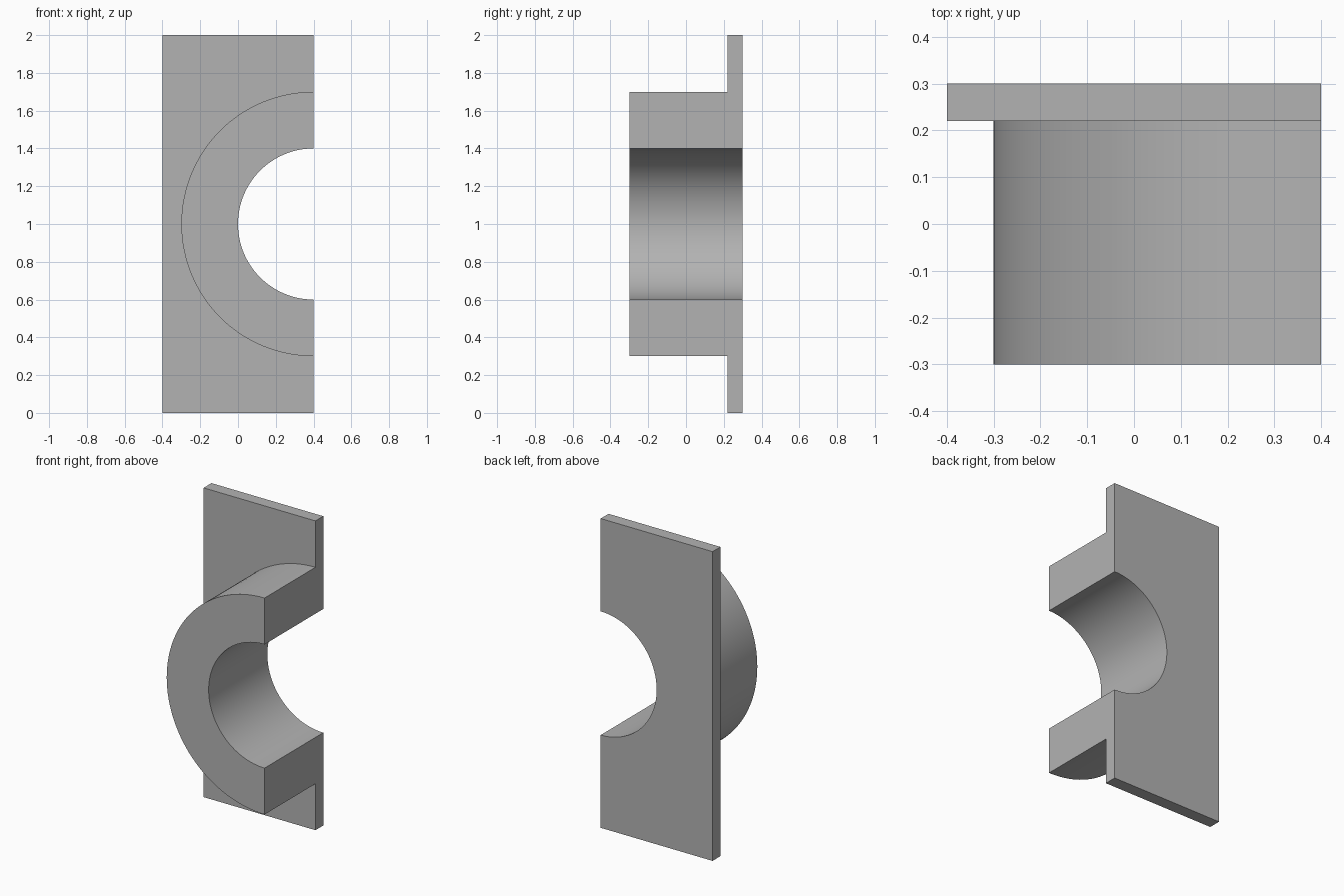
import bpy
import bmesh
from math import sin, cos, pi, radians

cube = bpy.data.objects.get("Cube")
if cube:
    bpy.data.objects.remove(cube, do_unlink=True)

# Main dimensions
CUT_X, SIDE_X = 0.4, -0.4          # split plane and far edge of the plate
FRONT, STEP, BACK = -0.3, 0.22, 0.3
HEIGHT, AXIS_Z = 2.0, 1.0
BORE, HUB = 0.4, 0.7
SEGMENTS = 64

grey = bpy.data.materials.new("plain grey")
grey.use_nodes = True
colour = (0.45, 0.45, 0.45, 1)
grey.diffuse_color = colour
grey.node_tree.nodes["Principled BSDF"].inputs["Base Color"].default_value = colour

bm = bmesh.new()


def arc(radius):
    """Half circle from the top of the split plane round to the bottom."""
    steps = [pi * i / SEGMENTS for i in range(SEGMENTS + 1)]
    return [(CUT_X - radius * sin(a), AXIS_Z + radius * cos(a)) for a in steps]


def flat(outline, y):
    bm.faces.new([bm.verts.new((x, y, z)) for x, z in outline])


def wall(path, y0, y1):
    for (xa, za), (xb, zb) in zip(path, path[1:]):
        corners = [(xa, y0, za), (xb, y0, zb), (xb, y1, zb), (xa, y1, za)]
        bm.faces.new([bm.verts.new(c) for c in corners])


bore, hub = arc(BORE), arc(HUB)
plate = [(CUT_X, HEIGHT), (SIDE_X, HEIGHT), (SIDE_X, 0), (CUT_X, 0)]

# Half-ring hub: end face, outer wall and bore
flat(hub + bore[::-1], FRONT)
wall(hub, FRONT, STEP)
wall(bore, FRONT, BACK)

# Mounting plate: front, back and rim
flat(plate + hub[::-1], STEP)
flat(plate + bore[::-1], BACK)
wall(plate, STEP, BACK)

# Stepped faces on the split plane, above and below the bore
for side in (1, -1):
    section = [(FRONT, BORE), (BACK, BORE), (BACK, AXIS_Z),
               (STEP, AXIS_Z), (STEP, HUB), (FRONT, HUB)]
    bm.faces.new([bm.verts.new((CUT_X, y, AXIS_Z + side * r)) for y, r in section])

bmesh.ops.remove_doubles(bm, verts=bm.verts, dist=0.0001)
bmesh.ops.recalc_face_normals(bm, faces=bm.faces)

mesh = bpy.data.meshes.new("flanged_half_bushing")
bm.to_mesh(mesh)
bm.free()
mesh.materials.append(grey)
bushing = bpy.data.objects.new("flanged_half_bushing", mesh)
bpy.context.collection.objects.link(bushing)

# Smooth curved walls, crisp edges
bpy.context.view_layer.objects.active = bushing
bushing.select_set(True)
bpy.ops.object.shade_smooth_by_angle(angle=radians(30))
